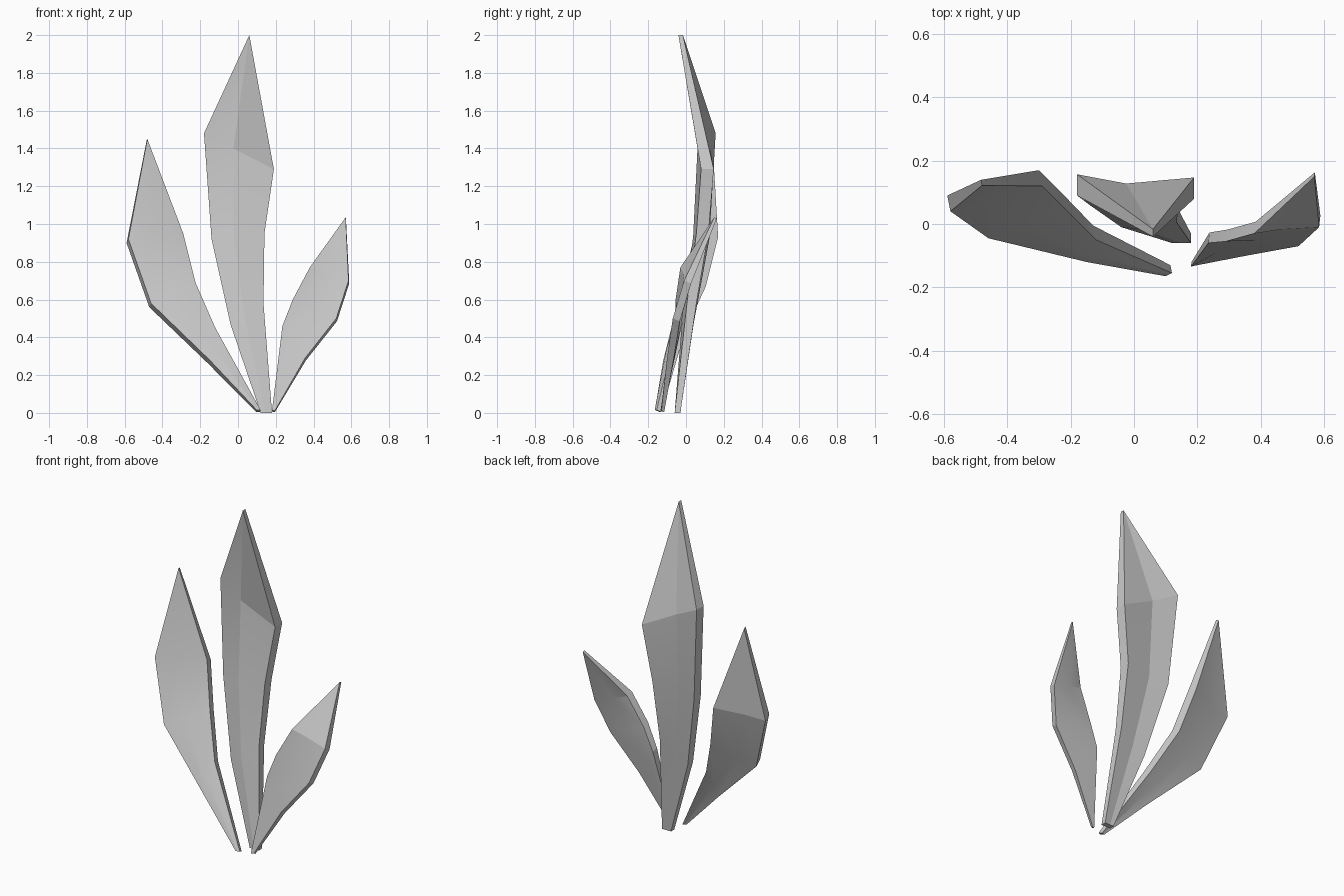
import bpy, bmesh, math
from mathutils import Vector

if "Cube" in bpy.data.objects:
    bpy.data.objects.remove(bpy.data.objects["Cube"])


def leaf(name, rows, tip, depth):
    """Low-poly blade. Each row: left edge, right edge, middle bulge (y), thickness factor."""
    bm = bmesh.new()
    depth = Vector(depth)
    front, back = [], []
    for left, right, bulge, t in rows:
        a, b = Vector(left), Vector(right)
        mid = a.lerp(b, 0.42) + Vector((0, bulge, 0))
        front.append([bm.verts.new(p) for p in (a, mid, b)])
        back.append([bm.verts.new(p + depth * t) for p in (a, mid, b)])
    tf = bm.verts.new(tip)
    tb = bm.verts.new(Vector(tip) + depth * 0.35)

    # broad front and back faces, closed to a point at the tip
    for grid, end in ((front, tf), (back, tb)):
        for r0, r1 in zip(grid, grid[1:]):
            for i in (0, 1):
                bm.faces.new((r0[i], r0[i + 1], r1[i + 1], r1[i]))
        for i in (0, 1):
            bm.faces.new((grid[-1][i], grid[-1][i + 1], end))
    # side rims and the cut base
    for s in (0, 2):
        f = [r[s] for r in front] + [tf]
        k = [r[s] for r in back] + [tb]
        for i in range(len(f) - 1):
            bm.faces.new((f[i], f[i + 1], k[i + 1], k[i]))
    bm.faces.new(front[0] + back[0][::-1])
    bmesh.ops.recalc_face_normals(bm, faces=bm.faces[:])

    mesh = bpy.data.meshes.new(name)
    bm.to_mesh(mesh)
    bm.free()
    ob = bpy.data.objects.new(name, mesh)
    bpy.context.collection.objects.link(ob)
    bpy.ops.object.select_all(action='DESELECT')
    ob.select_set(True)
    bpy.context.view_layer.objects.active = ob
    bpy.ops.object.shade_smooth_by_angle(angle=math.radians(12))


# Tall middle leaf
leaf("middle_leaf", [
    ((0.12, -0.06, 0.0), (0.18, -0.06, 0.0), 0.0, 0.45),
    ((-0.04, -0.01, 0.47), (0.135, 0.005, 0.58), -0.015, 0.75),
    ((-0.14, 0.06, 0.92), (0.14, 0.055, 0.95), -0.02, 0.95),
    ((-0.18, 0.09, 1.48), (0.19, 0.08, 1.29), -0.025, 1.0),
], (0.06, -0.04, 2.0), (0, 0.067, 0.0))

# Outward-leaning left leaf
leaf("left_leaf", [
    ((0.10, -0.165, 0.015), (0.12, -0.155, 0.015), 0.0, 0.5),
    ((-0.15, -0.12, 0.28), (-0.12, -0.05, 0.45), -0.01, 0.9),
    ((-0.46, -0.045, 0.58), (-0.225, 0.055, 0.69), -0.005, 1.0),
    ((-0.58, 0.04, 0.92), (-0.29, 0.12, 0.95), -0.01, 1.0),
], (-0.48, 0.122, 1.45), (-0.01, 0.05, -0.02))

# Short right leaf
leaf("right_leaf", [
    ((0.18, -0.135, 0.012), (0.195, -0.13, 0.012), 0.0, 0.4),
    ((0.235, -0.06, 0.46), (0.355, -0.10, 0.29), 0.0, 0.9),
    ((0.29, -0.055, 0.60), (0.52, -0.07, 0.50), 0.01, 1.0),
    ((0.38, -0.03, 0.77), (0.585, -0.01, 0.70), 0.005, 1.0),
], (0.57, 0.15, 1.035), (0.004, 0.037, -0.015))
